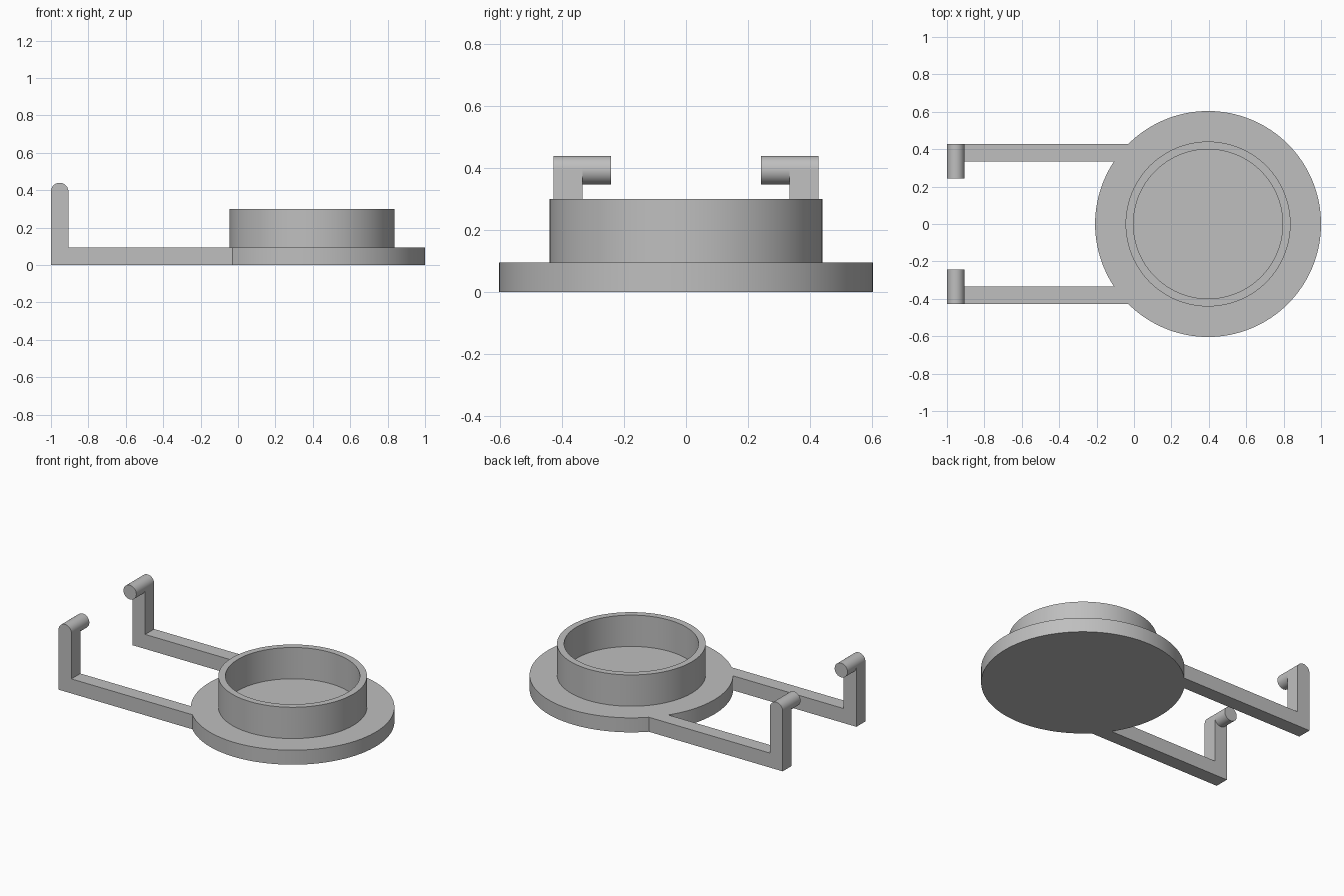
import bpy
import bmesh
from math import cos, sin, pi, sqrt
from mathutils import Matrix

if "Cube" in bpy.data.objects:
    bpy.data.objects.remove(bpy.data.objects["Cube"], do_unlink=True)

grey = bpy.data.materials.new("plain grey")
grey.use_nodes = True
colour = (0.52, 0.52, 0.52, 1)
grey.diffuse_color = colour
grey.node_tree.nodes["Principled BSDF"].inputs["Base Color"].default_value = colour

CX, DISC_R, PLATE = 0.396, 0.604, 0.095   # disc centre, radius, thickness
RING_OUT, RING_IN, RING_TOP = 0.441, 0.399, 0.30
BAR = 0.0465                              # half width of arms and pegs
ARM_IN, ARM_OUT, PEG_END = 0.335, 0.428, 0.243
PEG_X, PEG_Z = -1 + BAR, 0.44 - BAR


def finish(bm, name):
    bmesh.ops.recalc_face_normals(bm, faces=bm.faces)
    mesh = bpy.data.meshes.new(name)
    bm.to_mesh(mesh)
    bm.free()
    mesh.materials.append(grey)
    obj = bpy.data.objects.new(name, mesh)
    bpy.context.collection.objects.link(obj)
    bpy.ops.object.select_all(action="DESELECT")
    obj.select_set(True)
    bpy.context.view_layer.objects.active = obj
    bpy.ops.object.shade_smooth_by_angle(angle=pi / 6)
    return obj


# Round base with its raised cup rim, turned from one profile
bm = bmesh.new()
profile = [(0, 0), (DISC_R, 0), (DISC_R, PLATE), (RING_OUT, PLATE),
           (RING_OUT, RING_TOP), (RING_IN, RING_TOP), (RING_IN, PLATE), (0, PLATE)]
verts = [bm.verts.new((CX + r, 0, z)) for r, z in profile]
edges = [bm.edges.new(pair) for pair in zip(verts, verts[1:])]
bmesh.ops.spin(bm, geom=verts + edges, cent=(CX, 0, 0), axis=(0, 0, 1),
               angle=2 * pi, steps=128, use_merge=True)
bmesh.ops.remove_doubles(bm, verts=bm.verts, dist=0.0001)
finish(bm, "base_with_cup_rim")


def arm(name, side):
    """Flat arm and round-topped post, ending against the disc."""
    bm = bmesh.new()
    arc = [(PEG_X + BAR * cos(i * pi / 24), PEG_Z + BAR * sin(i * pi / 24))
           for i in range(25)]
    outline = [(-1, 0), (0, 0), (0, PLATE), (PEG_X + BAR, PLATE)] + arc
    face = bm.faces.new([bm.verts.new((x, side * ARM_IN, z)) for x, z in outline])
    bmesh.ops.extrude_face_region(bm, geom=[face])
    bm.verts.ensure_lookup_table()
    for v in bm.verts[len(outline):]:
        v.co.y = side * ARM_OUT
    for v in bm.verts:
        if v.co.x > -0.1:
            v.co.x = CX - sqrt(DISC_R ** 2 - v.co.y ** 2) + 0.002
    finish(bm, name)


def peg(name, side):
    """Round peg pointing inward from the top of the post."""
    bm = bmesh.new()
    place = (Matrix.Translation((PEG_X, side * (ARM_IN + PEG_END) / 2, PEG_Z))
             @ Matrix.Rotation(pi / 2, 4, "X"))
    bmesh.ops.create_cone(bm, cap_ends=True, segments=48, radius1=BAR, radius2=BAR,
                          depth=ARM_IN - PEG_END, matrix=place)
    finish(bm, name)


for label, side in (("front", -1), ("back", 1)):
    arm(label + "_arm", side)
    peg(label + "_peg", side)
